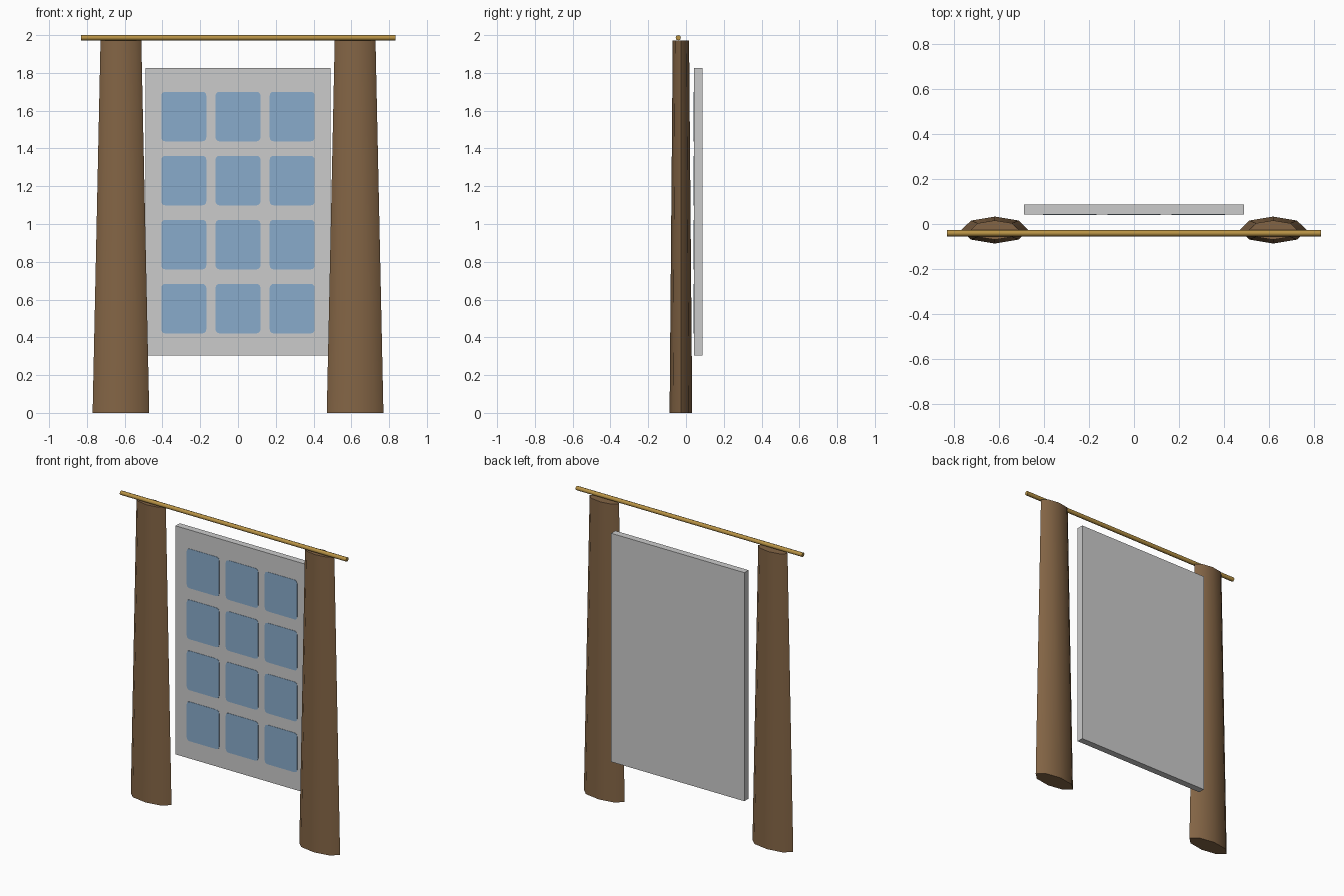
import bpy, bmesh, math
from mathutils import Matrix

if "Cube" in bpy.data.objects:
    bpy.data.objects.remove(bpy.data.objects["Cube"])


def make_material(name, color):
    mat = bpy.data.materials.new(name)
    mat.use_nodes = True
    mat.diffuse_color = (*color, 1)
    mat.node_tree.nodes["Principled BSDF"].inputs["Base Color"].default_value = (*color, 1)
    return mat


brown = make_material("curtain brown", (0.23, 0.13, 0.06))
gold = make_material("rod gold", (0.48, 0.29, 0.06))
grey = make_material("frame grey", (0.6, 0.6, 0.6))
blue = make_material("glass blue", (0.25, 0.41, 0.6))


def finish(name, bm, mat, smooth=False):
    bmesh.ops.recalc_face_normals(bm, faces=bm.faces)
    mesh = bpy.data.meshes.new(name)
    bm.to_mesh(mesh)
    bm.free()
    mesh.materials.append(mat)
    obj = bpy.data.objects.new(name, mesh)
    bpy.context.collection.objects.link(obj)
    if smooth:
        bpy.ops.object.select_all(action="DESELECT")
        obj.select_set(True)
        bpy.context.view_layer.objects.active = obj
        bpy.ops.object.shade_smooth_by_angle(angle=math.radians(60))
    return obj


def box(name, center, size, mat, corner=0):
    bm = bmesh.new()
    bmesh.ops.create_cube(bm, size=1)
    bmesh.ops.transform(bm, verts=bm.verts,
                        matrix=Matrix.Translation(center) @ Matrix.Diagonal((*size, 1)))
    if corner:
        # round only the edges running front to back
        edges = [e for e in bm.edges if abs(e.verts[0].co.y - e.verts[1].co.y) > size[1] / 2]
        bmesh.ops.bevel(bm, geom=edges, offset=corner, segments=3, profile=0.5, affect="EDGES")
    return finish(name, bm, mat)


# Curtains: tapered, flattened eight-sided columns
height = 1.972
for side, x in (("right", -0.62), ("left", 0.62)):
    bm = bmesh.new()
    bmesh.ops.create_cone(bm, cap_ends=True, segments=8, radius1=0.15, radius2=0.108, depth=height)
    bmesh.ops.transform(bm, verts=bm.verts,
                        matrix=Matrix.Translation((x, -0.027, height / 2)) @ Matrix.Diagonal((1, 0.4, 1, 1)))
    finish(side + "_curtain", bm, brown, smooth=True)

# Curtain rod
bm = bmesh.new()
bmesh.ops.create_cone(bm, cap_ends=True, segments=8, radius1=0.014, radius2=0.014, depth=1.665)
bmesh.ops.transform(bm, verts=bm.verts,
                    matrix=Matrix.Translation((0, -0.041, 1.986)) @ Matrix.Rotation(math.pi / 2, 4, "Y"))
finish("curtain_rod", bm, gold, smooth=True)

# Window slab with a grid of panes on its front
box("window_frame", (0, 0.065, 1.065), (0.98, 0.044, 1.52), grey)
for row in range(4):
    for col in range(3):
        box(f"window_pane_{row + 1}_{col + 1}",
            ((col - 1) * 0.287, 0.0425, 0.552 + row * 0.339),
            (0.238, 0.003, 0.262), blue, corner=0.02)
